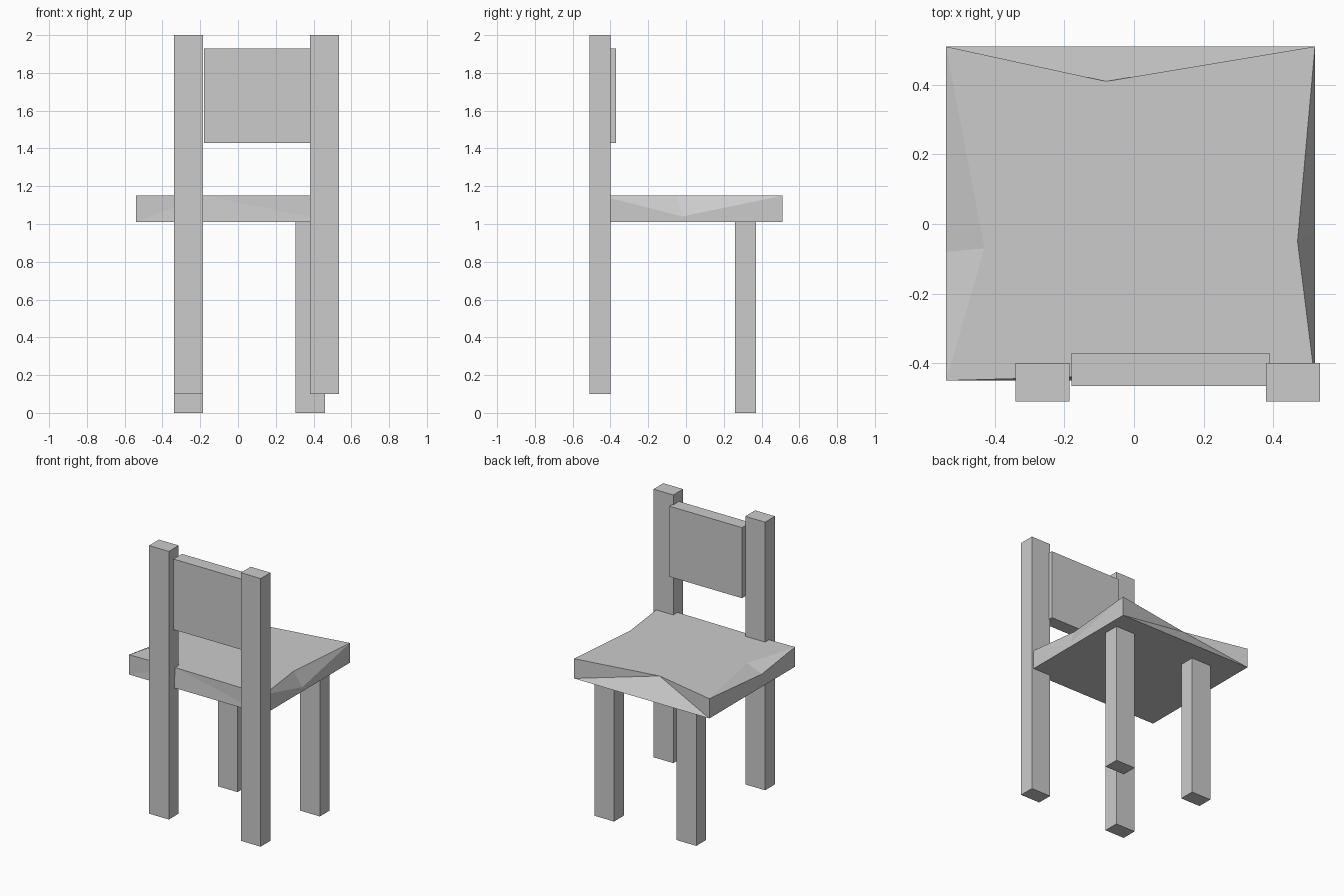
import bpy
import bmesh
from mathutils import Vector

if "Cube" in bpy.data.objects:
    bpy.data.objects.remove(bpy.data.objects["Cube"], do_unlink=True)

grey = bpy.data.materials.new("plain_grey")
grey.use_nodes = True
colour = (0.6, 0.6, 0.6, 1)
grey.diffuse_color = colour
grey.node_tree.nodes["Principled BSDF"].inputs["Base Color"].default_value = colour


def add_object(name, bm):
    bmesh.ops.recalc_face_normals(bm, faces=bm.faces[:])
    mesh = bpy.data.meshes.new(name)
    bm.to_mesh(mesh)
    bm.free()
    mesh.materials.append(grey)
    obj = bpy.data.objects.new(name, mesh)
    bpy.context.collection.objects.link(obj)
    return obj


def box(name, low, high):
    low, high = Vector(low), Vector(high)
    bm = bmesh.new()
    bmesh.ops.create_cube(bm, size=1)
    bmesh.ops.scale(bm, vec=high - low, verts=bm.verts)
    bmesh.ops.translate(bm, vec=(low + high) / 2, verts=bm.verts)
    return add_object(name, bm)


# Tall posts and the shorter legs opposite them
for side, x in (("right", -0.34), ("left", 0.38)):
    box(side + "_back_post", (x, -0.51, 0.1), (x + 0.155, -0.4, 2))
for side, x in (("right", -0.34), ("left", 0.305)):
    box(side + "_leg", (x, 0.26, 0), (x + 0.155, 0.37, 1.01))

# Backrest panel between the posts
box("backrest", (-0.18, -0.465, 1.43), (0.39, -0.37, 1.93))

# Seat slab with a worn, dented rim
bm = bmesh.new()
x0, x1, y0, y1, base, top = -0.54, 0.52, -0.45, 0.51, 1.01, 1.15
corners = ((x0, y0), (x1, y0), (x1, y1), (x0, y1))
b = [bm.verts.new((x, y, base)) for x, y in corners]
t = [bm.verts.new((x, y, top)) for x, y in corners]
# Points where the rim is pushed inward, one per side
dents = [bm.verts.new((x, y, top)) for x, y in
         ((-0.18, -0.44), (0.47, -0.05), (-0.08, 0.41), (-0.43, -0.07))]
# Points where the two flank rims sag
sags = {1: bm.verts.new((x1, -0.02, 1.04)), 3: bm.verts.new((x0, -0.08, 1.1))}

bm.faces.new(b)
bm.faces.new([v for pair in zip(t, dents) for v in pair])
for i, dent in enumerate(dents):
    j = (i + 1) % 4
    if i in sags:
        sag = sags[i]
        bm.faces.new((b[i], b[j], t[j], sag, t[i]))
        bm.faces.new((t[i], sag, dent))
        bm.faces.new((sag, t[j], dent))
    else:
        bm.faces.new((t[i], b[i], dent))
        bm.faces.new((b[i], b[j], dent))
        bm.faces.new((b[j], t[j], dent))
add_object("seat", bm)
